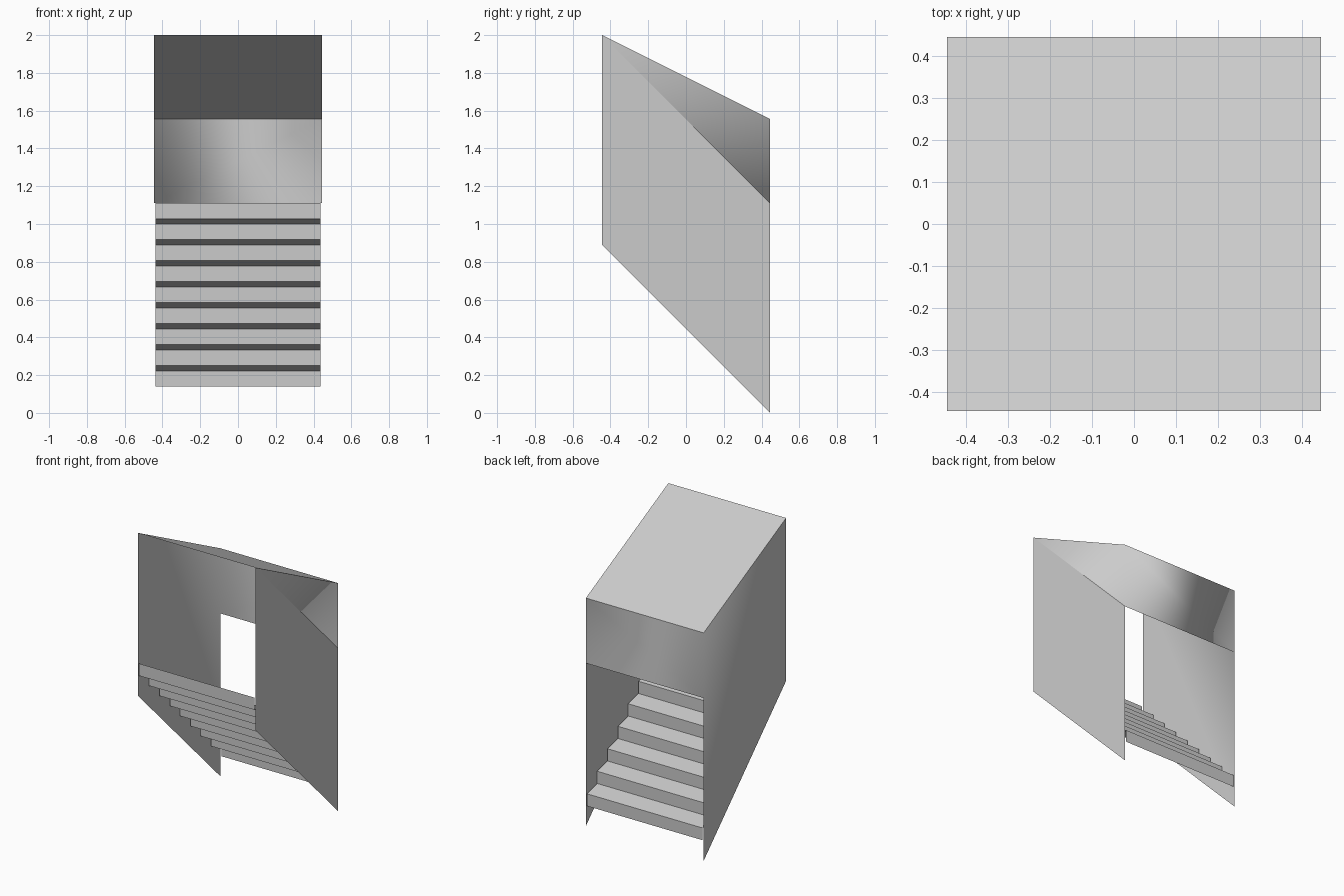
import bpy, bmesh

if "Cube" in bpy.data.objects:
    bpy.data.objects.remove(bpy.data.objects["Cube"])

U = 1 / 9           # one step
H = 4 * U           # half width and half depth
SW = 0.437          # half width of the stair flight


def build(name, verts, faces, smooth=False):
    bm = bmesh.new()
    vs = [bm.verts.new(v) for v in verts]
    for f in faces:
        bm.faces.new([vs[i] for i in f]).smooth = smooth
    bm.normal_update()
    me = bpy.data.meshes.new(name)
    bm.to_mesh(me)
    bm.free()
    ob = bpy.data.objects.new(name, me)
    bpy.context.collection.objects.link(ob)
    return ob


# Stair flight: zigzag of upright risers and slightly sloping treads
profile = []
for k in range(9):
    y, z = -H + k * U, (10 - k) * U
    profile += [(y, z), (y, z - 0.75 * U)]
verts = [(x, y, z) for y, z in profile for x in (-SW, SW)]
faces = [(2 * i, 2 * i + 2, 2 * i + 3, 2 * i + 1) for i in range(len(profile) - 1)]
# faces wound so that treads point up and risers point back
build("stair_flight", verts, [f[::-1] for f in faces])

# Sloping roof sheet
build("roof", [(-H, -H, 2), (H, -H, 2), (H, H, 14 * U), (-H, H, 14 * U)],
      [(0, 1, 2, 3)])

# Right wall below the ceiling line
build("right_wall", [(H, -H, 8 * U), (H, H, 0), (H, H, 10 * U), (H, -H, 2)],
      [(0, 1, 2, 3)])

# Softly shaded shell: right gusset, rear header and left wall
build("header_and_left_wall",
      [(H, -H, 2), (H, H, 10 * U), (H, H, 14 * U),
       (-H, H, 14 * U), (-H, H, 10 * U),
       (-H, -H, 2), (-H, -H, 8 * U), (-H, H, 0)],
      [(0, 1, 2), (2, 1, 4, 3), (3, 4, 5), (5, 4, 7, 6)], smooth=True)
